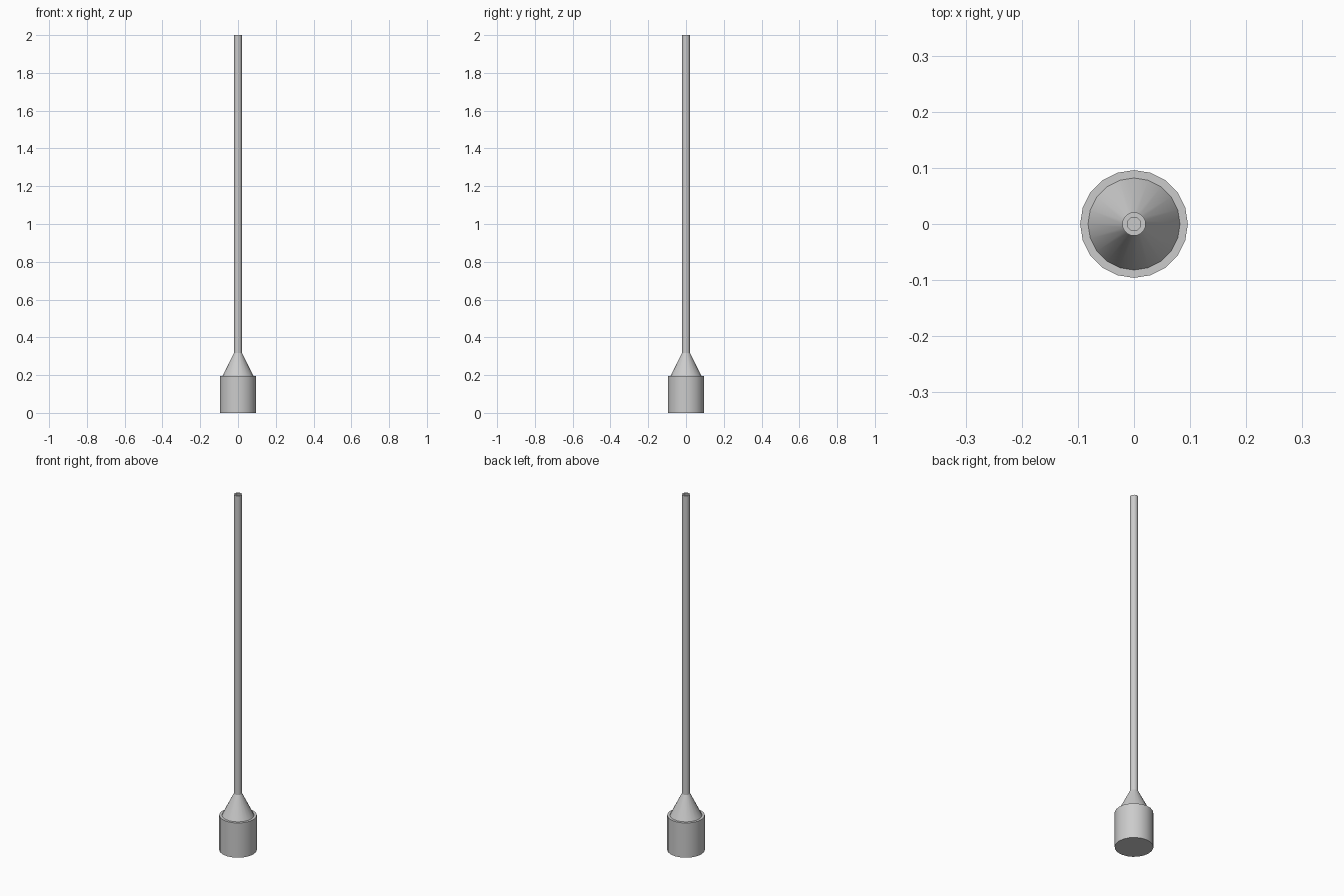
import bpy
import bmesh
from math import cos, sin, tau, radians

if "Cube" in bpy.data.objects:
    bpy.data.objects.remove(bpy.data.objects["Cube"])

SIDES = 20


def lathe(name, profile):
    """Revolve (radius, height) points about z, capping both ends."""
    bm = bmesh.new()
    rings = [[bm.verts.new((r * cos(tau * i / SIDES), r * sin(tau * i / SIDES), z))
              for i in range(SIDES)] for r, z in profile]
    for a, b in zip(rings, rings[1:]):
        for i in range(SIDES):
            j = (i + 1) % SIDES
            bm.faces.new((a[i], a[j], b[j], b[i]))
    bm.faces.new(rings[0][::-1])
    bm.faces.new(rings[-1])
    bmesh.ops.recalc_face_normals(bm, faces=bm.faces)
    mesh = bpy.data.meshes.new(name)
    bm.to_mesh(mesh)
    bm.free()
    obj = bpy.data.objects.new(name, mesh)
    bpy.context.collection.objects.link(obj)
    bpy.ops.object.select_all(action='DESELECT')
    obj.select_set(True)
    bpy.context.view_layer.objects.active = obj
    bpy.ops.object.shade_smooth_by_angle(angle=radians(30))
    return obj


# Cylindrical foot with the tapered collar rising from its flat top
lathe("base", [(0.096, 0), (0.096, 0.195), (0.082, 0.195), (0.021, 0.318)])

# Long slim rod with a small recessed bore at the tip
lathe("rod", [(0.021, 0.318), (0.021, 2.0), (0.012, 2.0), (0.012, 1.98)])
